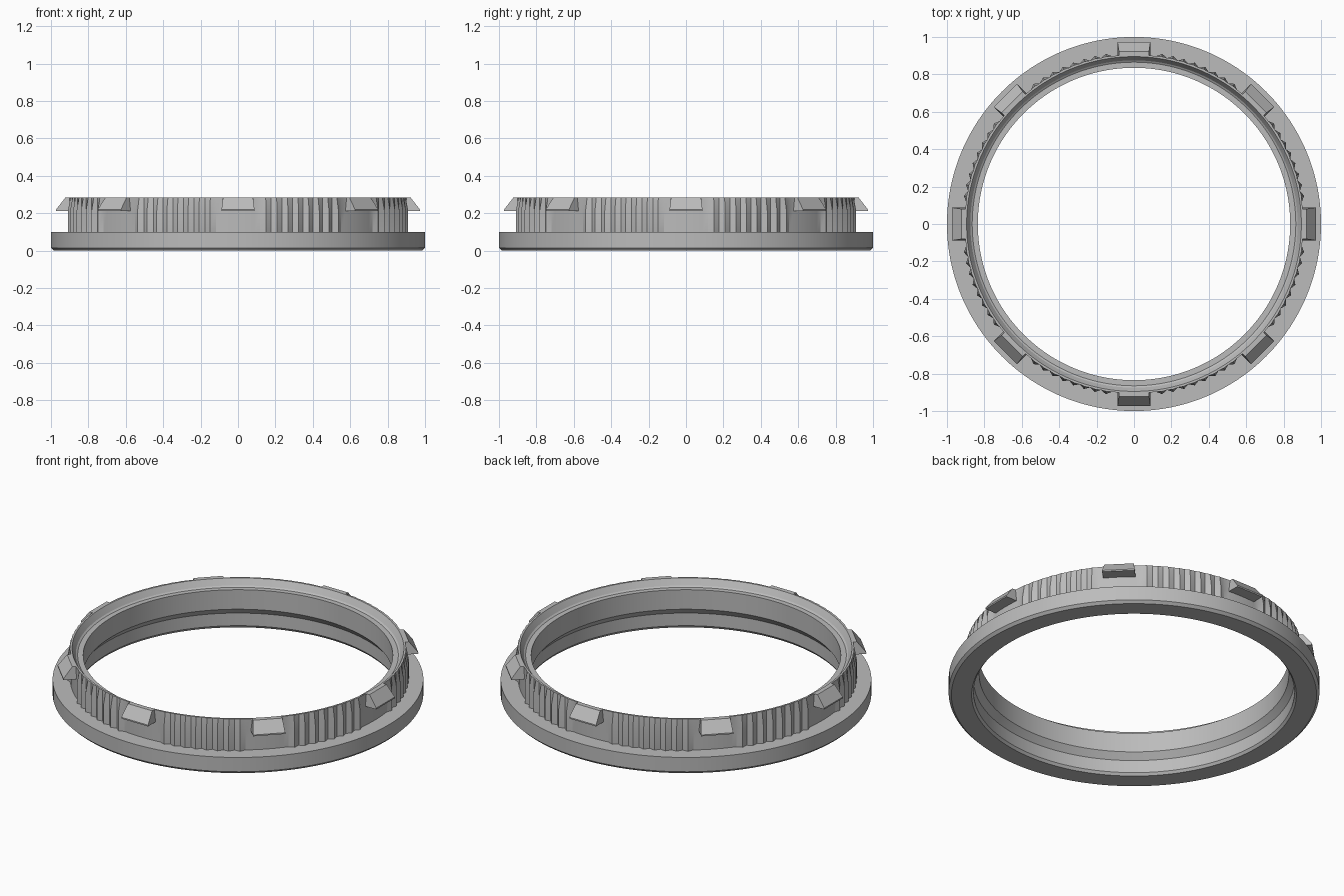
import bpy, bmesh, math

if "Cube" in bpy.data.objects:
    bpy.data.objects.remove(bpy.data.objects["Cube"])

SECTORS = 8          # one clip and one grip group per sector
STEPS = 24           # mesh columns per sector
SEGS = SECTORS * STEPS

grey = bpy.data.materials.new("plain grey")
grey.diffuse_color = (0.5, 0.5, 0.5, 1)
grey.use_nodes = True
grey.node_tree.nodes["Principled BSDF"].inputs["Base Color"].default_value = grey.diffuse_color


def finish(bm, name):
    bmesh.ops.recalc_face_normals(bm, faces=bm.faces)
    me = bpy.data.meshes.new(name)
    bm.to_mesh(me)
    bm.free()
    me.materials.append(grey)
    ob = bpy.data.objects.new(name, me)
    bpy.context.collection.objects.link(ob)
    bpy.ops.object.select_all(action='DESELECT')
    ob.select_set(True)
    bpy.context.view_layer.objects.active = ob
    bpy.ops.object.shade_smooth_by_angle(angle=math.radians(20))
    return ob


# Closed cross-section of the ring: radius, height, grip tooth depth
profile = [
    (0.985, 0.000, 0), (1.000, 0.015, 0), (1.000, 0.100, 0),   # flange
    (0.905, 0.100, 0.017), (0.905, 0.212, 0.017),              # toothed neck
    (0.905, 0.285, 0.003), (0.895, 0.285, 0),                  # top lip
    (0.875, 0.250, 0), (0.865, 0.243, 0), (0.835, 0.243, 0),   # inner ledge
    (0.835, 0.127, 0), (0.865, 0.090, 0),                      # inner wall, recess
    (0.865, 0.015, 0), (0.876, 0.000, 0),
]

# Ring body, revolved with teeth between the clips
bm = bmesh.new()
columns = []
for i in range(SEGS):
    a = 2 * math.pi * i / SEGS
    k = i % STEPS
    tooth = 1 if 5 <= k <= 19 and k % 2 else 0
    columns.append([bm.verts.new(((r + d * tooth) * math.cos(a),
                                  (r + d * tooth) * math.sin(a), z))
                    for r, z, d in profile])
n = len(profile)
for i in range(SEGS):
    c0, c1 = columns[i], columns[(i + 1) % SEGS]
    for j in range(n):
        k = (j + 1) % n
        bm.faces.new((c0[j], c1[j], c1[k], c0[k]))
finish(bm, "ring_body")

# Wedge clips around the lip: radius, height, half width
wedge = [(0.897, 0.213, 0.088), (0.972, 0.213, 0.088),
         (0.972, 0.221, 0.088), (0.922, 0.285, 0.080), (0.897, 0.285, 0.080)]
for s in range(SECTORS):
    a = 2 * math.pi * s / SECTORS
    ca, sa = math.cos(a), math.sin(a)
    bm = bmesh.new()
    sides = [[bm.verts.new((r * ca - t * w * sa, r * sa + t * w * ca, z))
              for r, z, w in wedge] for t in (-1, 1)]
    for side in sides:
        bm.faces.new(side)
    for j in range(len(wedge)):
        k = (j + 1) % len(wedge)
        bm.faces.new((sides[0][j], sides[0][k], sides[1][k], sides[1][j]))
    finish(bm, f"clip_{s + 1}")
